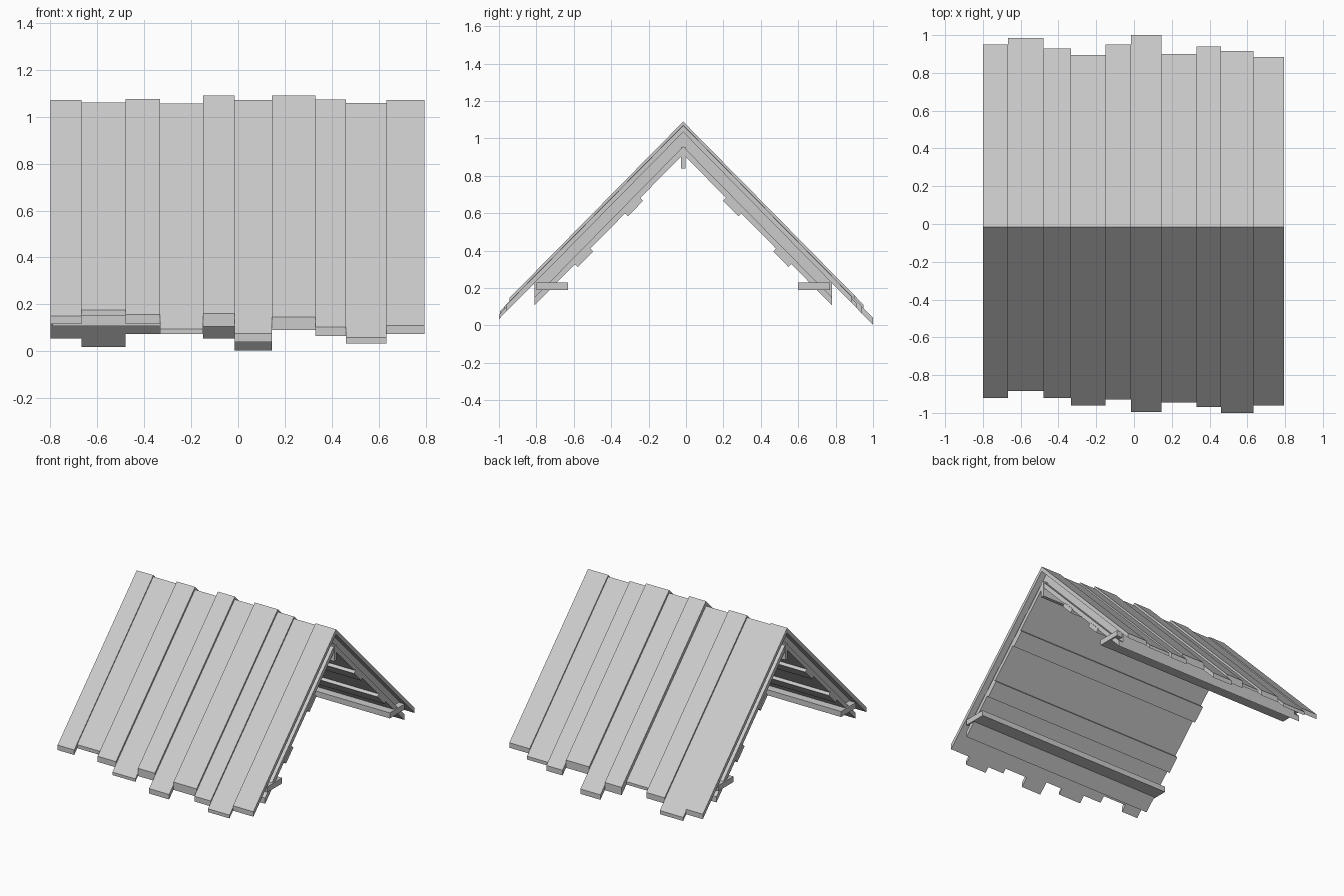
import bpy, bmesh

old = bpy.data.objects.get("Cube")
if old:
    bpy.data.objects.remove(old)

RIDGE_Y = -0.015
SLOPE = 1.015
INNER = 1.034   # ridge height of the plank undersides

grey = bpy.data.materials.new("weathered grey")
grey.use_nodes = True
grey.diffuse_color = (0.6, 0.6, 0.6, 1)
grey.node_tree.nodes["Principled BSDF"].inputs["Base Color"].default_value = (0.6, 0.6, 0.6, 1)


def extrude(name, profile, x0, x1):
    """Extrude a (y, z) outline along x."""
    bm = bmesh.new()
    face = bm.faces.new([bm.verts.new((x0, y, z)) for y, z in profile])
    grown = bmesh.ops.extrude_face_region(bm, geom=[face])["geom"]
    verts = [v for v in grown if isinstance(v, bmesh.types.BMVert)]
    bmesh.ops.translate(bm, verts=verts, vec=(x1 - x0, 0, 0))
    bmesh.ops.recalc_face_normals(bm, faces=bm.faces)
    mesh = bpy.data.meshes.new(name)
    bm.to_mesh(mesh)
    bm.free()
    mesh.materials.append(grey)
    obj = bpy.data.objects.new(name, mesh)
    bpy.context.scene.collection.objects.link(obj)


def slope_board(name, side, reach, top, bottom, x0, x1):
    """Sloping board from the ridge out to a plumb-cut end."""
    y = RIDGE_Y + side * reach
    drop = SLOPE * reach
    extrude(name, [(RIDGE_Y, top), (y, top - drop), (y, bottom - drop), (RIDGE_Y, bottom)], x0, x1)


# Outer planks: uneven widths, thicknesses and lengths
edges = [-0.8, -0.667, -0.48, -0.333, -0.15, -0.015, 0.145, 0.33, 0.46, 0.632, 0.795]
tops = [1.07, 1.06, 1.075, 1.055, 1.09, 1.07, 1.09, 1.072, 1.058, 1.07]
front_ends = [0.92, 0.885, 0.92, 0.96, 0.93, 0.995, 0.945, 0.97, 1.0, 0.96]
back_ends = [0.95, 0.985, 0.93, 0.895, 0.95, 1.0, 0.90, 0.94, 0.915, 0.885]
for i, top in enumerate(tops):
    x0, x1 = edges[i], edges[i + 1]
    slope_board(f"front_plank_{i + 1}", -1, front_ends[i] + RIDGE_Y, top, INNER, x0, x1)
    slope_board(f"back_plank_{i + 1}", 1, back_ends[i] - RIDGE_Y, top, INNER, x0, x1)

for side, label in ((-1, "front"), (1, "back")):
    # Two inner layers, the upper one set in from the gables
    slope_board(f"{label}_upper_lining", side, 0.795, INNER, 0.957, -0.75, 0.75)
    slope_board(f"{label}_lower_lining", side, 0.795, 0.957, 0.915, -0.79, 0.785)

    # Purlins square to the slope
    for n, mid in enumerate((0.255, 0.522)):
        outline = []
        for along, depth in ((-1, 0), (1, 0), (1, 1), (-1, 1)):
            d = mid + along * 0.041 + (1 - depth) * 0.02
            base = 0.884 if depth else 0.925
            outline.append((RIDGE_Y + side * d, base - SLOPE * d))
        extrude(f"{label}_purlin_{n + 1}", outline, -0.795, 0.79)

    # Flat ledge above the eave
    a, b = RIDGE_Y + side * 0.615, RIDGE_Y + side * 0.785
    extrude(f"{label}_eave_ledge", [(a, 0.19), (b, 0.19), (b, 0.23), (a, 0.23)], -0.8, 0.795)

# Ridge beam
half = 0.012
extrude("ridge_beam", [(RIDGE_Y - half, 0.84), (RIDGE_Y + half, 0.84),
                       (RIDGE_Y + half, 0.955), (RIDGE_Y - half, 0.955)], -0.795, 0.79)
